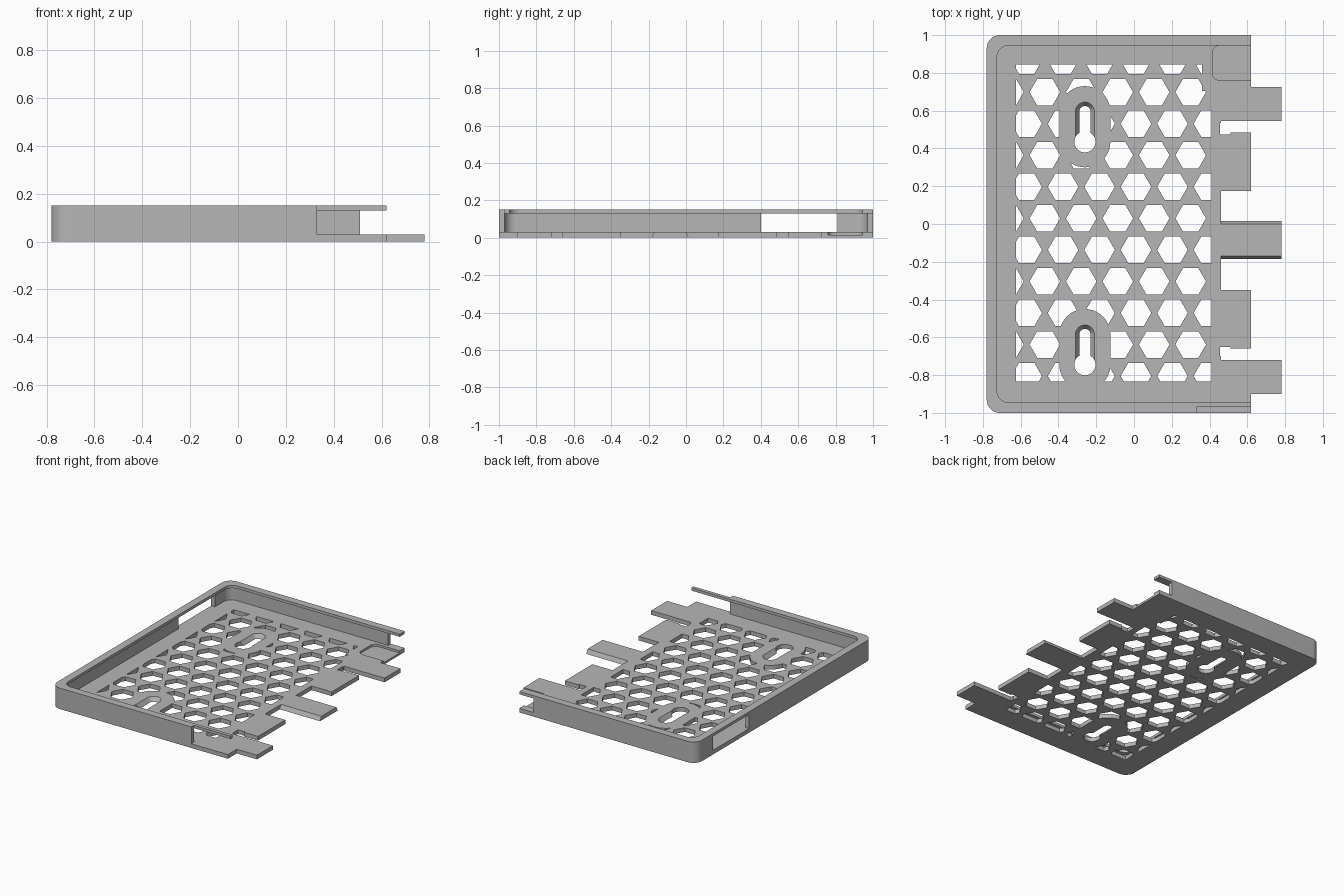
import bpy, bmesh
from math import sin, cos, radians, pi

cube = bpy.data.objects.get("Cube")
if cube:
    bpy.data.objects.remove(cube, do_unlink=True)

grey = bpy.data.materials.new("matte grey")
grey.use_nodes = True
color = (0.47, 0.47, 0.47, 1)
grey.diffuse_color = color
grey.node_tree.nodes["Principled BSDF"].inputs["Base Color"].default_value = color


def arc(cx, cy, r, start, end, n=10):
    return [(cx + r * cos(radians(start + (end - start) * i / n)),
             cy + r * sin(radians(start + (end - start) * i / n))) for i in range(n + 1)]


def left_corners(x, y0, y1, r):
    # Rounded left side, listed from top to bottom
    return arc(x + r, y1 - r, r, 90, 180) + arc(x + r, y0 + r, r, 180, 270)


def pocket(x0, x1, y0, y1, r):
    return left_corners(x0, y0, y1, r) + [(x1, y0), (x1, y1)]


def rect(x0, x1, y0, y1):
    return [(x0, y0), (x1, y0), (x1, y1), (x0, y1)]


def capsule(x, y0, y1, r):
    return arc(x, y1, r, 0, 180, 20) + arc(x, y0, r, 180, 360, 20)


def add_prism(bm, low, z0, z1, high=None):
    a = [bm.verts.new((x, y, z0)) for x, y in low]
    b = [bm.verts.new((x, y, z1)) for x, y in (high or low)]
    n = len(a)
    bm.faces.new(a[::-1])
    bm.faces.new(b)
    for i in range(n):
        j = (i + 1) % n
        bm.faces.new((a[i], a[j], b[j], b[i]))


def solid(name, prisms):
    bm = bmesh.new()
    for p in prisms:
        add_prism(bm, *p)
    bmesh.ops.recalc_face_normals(bm, faces=bm.faces)
    mesh = bpy.data.meshes.new(name)
    bm.to_mesh(mesh)
    bm.free()
    mesh.materials.append(grey)
    obj = bpy.data.objects.new(name, mesh)
    bpy.context.collection.objects.link(obj)
    return obj


def combine(obj, name, prisms, operation="DIFFERENCE"):
    # Apply a boolean with a temporary cutter
    cutter = prisms if isinstance(prisms, bpy.types.Object) else solid(name, prisms)
    cutter.hide_render = True
    mod = obj.modifiers.new(name, "BOOLEAN")
    mod.object, mod.operation, mod.solver = cutter, operation, "EXACT"
    bpy.context.view_layer.objects.active = obj
    bpy.ops.object.modifier_apply(modifier=mod.name)
    bpy.data.objects.remove(cutter, do_unlink=True)


# Tray block: rounded left side, tabs and gaps along the right edge
FLOOR, LIP, TOP = 0.03, 0.13, 0.15
INNER, BODY, TAB = 0.46, 0.62, 0.78
MID_LOW, MID_HIGH = -0.185, 0.015
steps = [(BODY, -0.9), (TAB, -0.72), (INNER, -0.66), (BODY, -0.35), (INNER, MID_LOW),
         (TAB, MID_HIGH), (INNER, 0.175), (BODY, 0.485), (INNER, 0.545),
         (TAB, 0.725), (BODY, 1)]
outline = left_corners(-0.78, -1, 1, 0.07)
y = -1
for x, y_end in steps:
    outline += [(x, y), (x, y_end)]
    y = y_end
tray = solid("wall_mount_tray", [(outline, 0, TOP)])

# Hollow with an overhanging lip
combine(tray, "cavity", [(pocket(-0.75, 1, -0.97, 0.97, 0.06), FLOOR, LIP)])
combine(tray, "mouth", [(pocket(-0.725, 1, -0.945, 0.945, 0.06), 0.1, 0.2)])

# Sloped sides of the middle tab
for v in tray.data.vertices:
    if v.co.x > INNER - 0.01 and abs(v.co.z - FLOOR) < 0.001:
        if abs(v.co.y - MID_LOW) < 0.001 or abs(v.co.y - MID_HIGH) < 0.001:
            v.co.y += 0.015 if v.co.y < 0 else -0.015

# Wall openings
combine(tray, "left_window", [(rect(-0.9, -0.735, 0.4, 0.81), FLOOR, LIP)])
combine(tray, "front_gap", [(rect(0.33, 1, -1.1, -0.9699), FLOOR, 0.2)])
combine(tray, "back_gap", [(rect(0.51, 1, 0.96, 1.1), FLOOR, LIP)])

# Floor recess and small relief notches beside the tabs
combine(tray, "corner_recess", [(pocket(0.415, 1, 0.76, 0.945, 0.04), 0.015, 0.1)])
combine(tray, "notches", [(rect(0.455, 0.51, 0.475, 0.535), -0.1, 0.1),
                          (rect(0.455, 0.51, -0.7, -0.65), -0.1, 0.1)])

# Honeycomb openings, trimmed to a panel and kept clear of the mounts
MOUNT_X = -0.26
mounts = [0.435, -0.745]
hexes = []
for row in range(-5, 6):
    cy = 0.03 + 0.167 * row
    for col in range(-4, 4):
        cx = 0.107 + 0.193 * (col + 0.5 * (row % 2))
        hexes.append((arc(cx, cy, 0.081, 0, 300, 5), -0.1, 0.1))
honeycomb = solid("honeycomb", hexes)
combine(honeycomb, "panel", [(rect(-0.625, 0.41, -0.835, 0.845), -0.2, 0.2)], "INTERSECT")
keep = [(capsule(MOUNT_X, m, m + 0.16, 0.135), -0.2, 0.2) for m in mounts]
keep.append((rect(0.36, 0.6, 0.705, 1), -0.2, 0.2))
combine(honeycomb, "keep_clear", keep)
combine(tray, "honeycomb", honeycomb)

# Countersunk keyhole mounts
for m in mounts:
    combine(tray, "slot", [(capsule(MOUNT_X, m, m + 0.16, 0.029), -0.001, 0.031,
                            capsule(MOUNT_X, m, m + 0.16, 0.051))])
    combine(tray, "head", [(arc(MOUNT_X, m, 0.056, 0, 350, 35), -0.1, 0.1)])

# Smooth rounded corners, crisp edges
bpy.ops.object.select_all(action="DESELECT")
tray.select_set(True)
bpy.context.view_layer.objects.active = tray
bpy.ops.object.shade_smooth_by_angle(angle=pi / 6)
